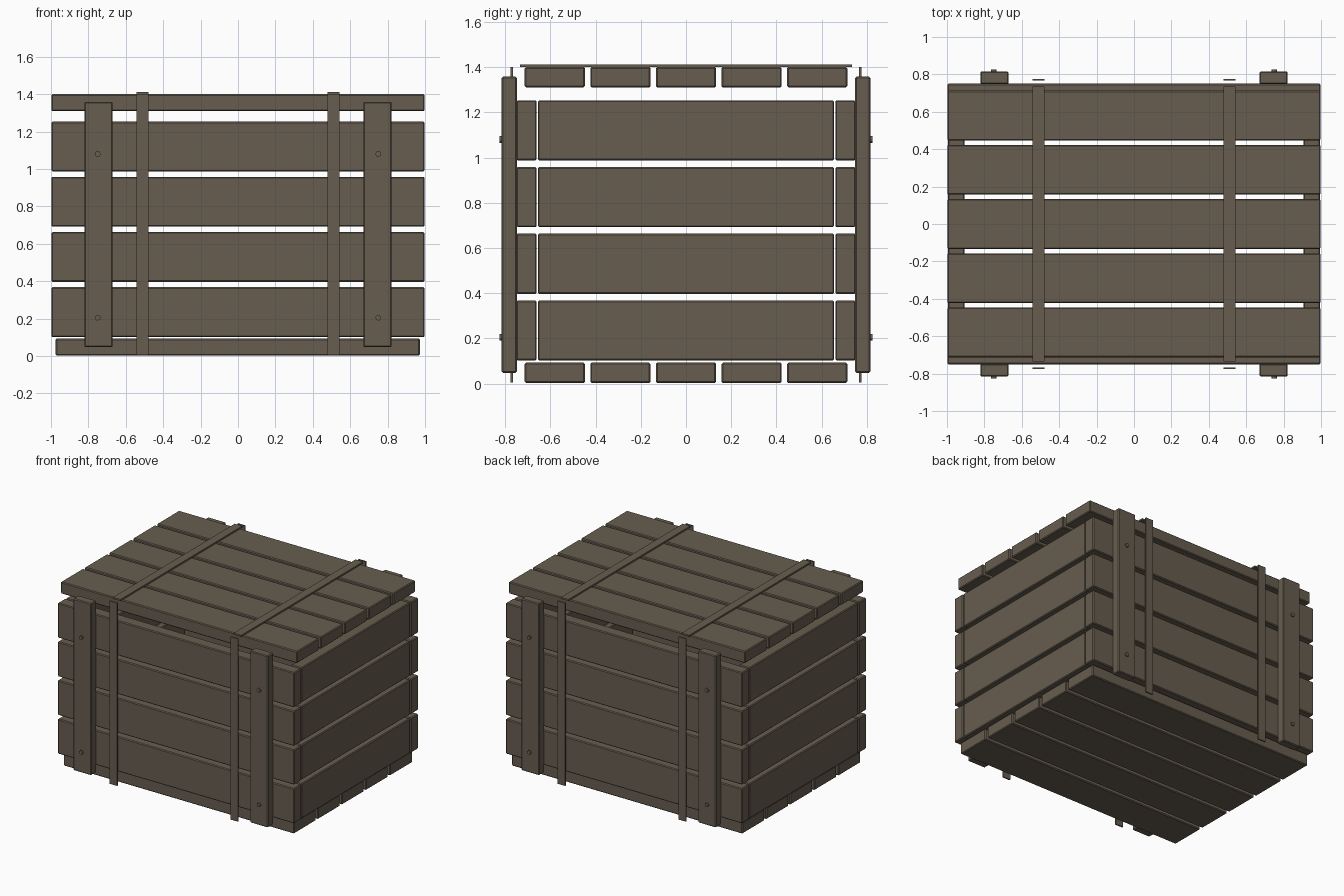
import bpy, bmesh, math
from mathutils import Matrix

if "Cube" in bpy.data.objects:
    bpy.data.objects.remove(bpy.data.objects["Cube"])

wood = bpy.data.materials.new("weathered_brown")
wood.diffuse_color = (0.135, 0.110, 0.080, 1)
wood.use_nodes = True
wood.node_tree.nodes["Principled BSDF"].inputs["Base Color"].default_value = wood.diffuse_color


def finish(name, bm):
    me = bpy.data.meshes.new(name)
    bm.to_mesh(me)
    bm.free()
    me.materials.append(wood)
    ob = bpy.data.objects.new(name, me)
    bpy.context.collection.objects.link(ob)
    return ob


def box(name, x, y, z, bevel=0.006):
    """Box given by (min, max) on each axis, with lightly eased edges."""
    bm = bmesh.new()
    size = [b - a for a, b in (x, y, z)]
    mid = [(a + b) / 2 for a, b in (x, y, z)]
    bmesh.ops.create_cube(bm, size=1, matrix=Matrix.Translation(mid) @ Matrix.Diagonal((*size, 1)))
    if bevel:
        bmesh.ops.bevel(bm, geom=bm.edges[:], offset=bevel, segments=1, affect='EDGES')
    return finish(name, bm)


def span(a, b, s):
    return tuple(sorted((a * s, b * s)))


# Lid and floor planks
for i in range(5):
    y = (i - 2) * 0.29
    row = (y - 0.133, y + 0.133)
    box("lid_plank", (-0.998, 0.998), row, (1.31, 1.40))
    box("floor_plank", (-0.975, 0.972), row, (0.003, 0.093))

# Wall planks, four rows on each side
for i in range(4):
    z = 0.235 + i * 0.295
    row = (z - 0.133, z + 0.133)
    for s in (-1, 1):
        box("long_wall_plank", (-0.998, 0.998), span(0.66, 0.75, s), row)
        box("end_wall_plank", span(0.905, 0.995, s), (-0.655, 0.655), row)

for sx in (-1, 1):
    strap_x = span(0.478, 0.542, sx)
    # Strap over the lid
    box("lid_strap", strap_x, (-0.735, 0.735), (1.40, 1.412), 0)
    for sy in (-1, 1):
        # Upright battens and vertical straps
        box("batten", span(0.67, 0.822, sx), span(0.748, 0.815, sy), (0.048, 1.358))
        box("side_strap", strap_x, span(0.766, 0.776, sy), (0.005, 1.40), 0)
        # Bolt heads
        for z in (0.205, 1.08):
            bm = bmesh.new()
            m = Matrix.Translation((0.75 * sx, 0.815 * sy, z)) @ Matrix.Rotation(math.pi / 2, 4, 'X')
            bmesh.ops.create_cone(bm, cap_ends=True, segments=12, radius1=0.015,
                                  radius2=0.015, depth=0.02, matrix=m)
            finish("bolt", bm)
